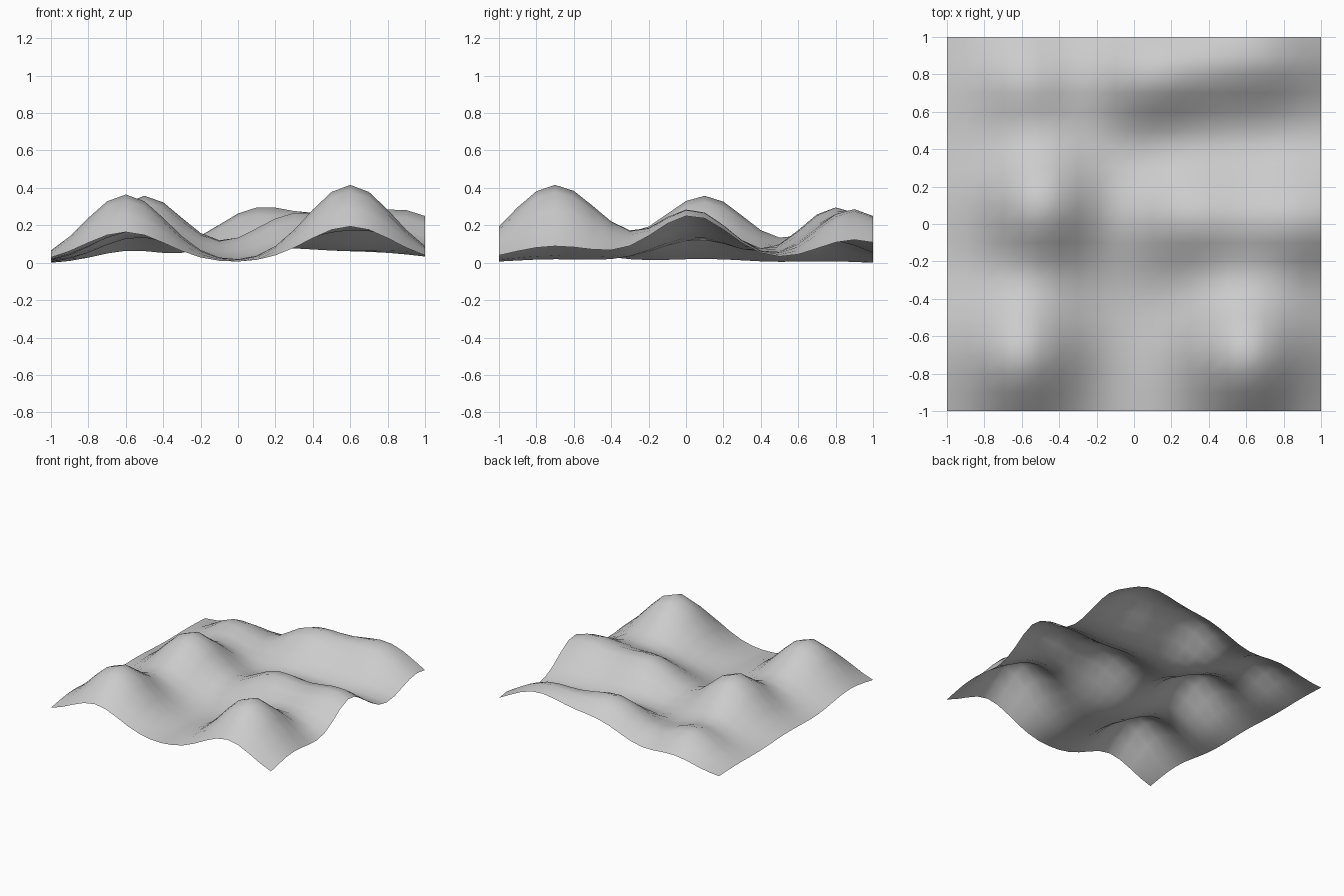
import bpy
from math import exp

if "Cube" in bpy.data.objects:
    bpy.data.objects.remove(bpy.data.objects["Cube"])

# Hills as (x, y, height, x spread, y spread)
HILLS = [
    (-0.60, -0.70, 0.368, 0.22, 0.240),   # front left
    (0.60, -0.70, 0.420, 0.23, 0.245),    # front right
    (-0.50, 0.10, 0.360, 0.215, 0.235),   # middle left
    (0.28, 0.04, 0.245, 0.23, 0.200),     # middle ridge
    (0.88, 0.03, 0.280, 0.27, 0.205),
    (-0.58, 0.76, 0.180, 0.18, 0.170),    # back left
    (0.08, 0.79, 0.265, 0.23, 0.190),     # back ridge
    (0.65, 0.90, 0.278, 0.28, 0.205),
]


def height(x, y):
    return sum(h * exp(-((x - cx) / sx) ** 2 / 2 - ((y - cy) / sy) ** 2 / 2)
               for cx, cy, h, sx, sy in HILLS)


# Terrain sheet: a 20 x 20 grid raised by the hills
bpy.ops.mesh.primitive_grid_add(x_subdivisions=20, y_subdivisions=20, size=2)
terrain = bpy.context.object
terrain.name = "terrain"
verts = terrain.data.vertices
for v in verts:
    v.co.z = height(v.co.x, v.co.y)

# Rest the lowest point on z = 0
low = min(v.co.z for v in verts)
for v in verts:
    v.co.z -= low
bpy.ops.object.shade_smooth()
